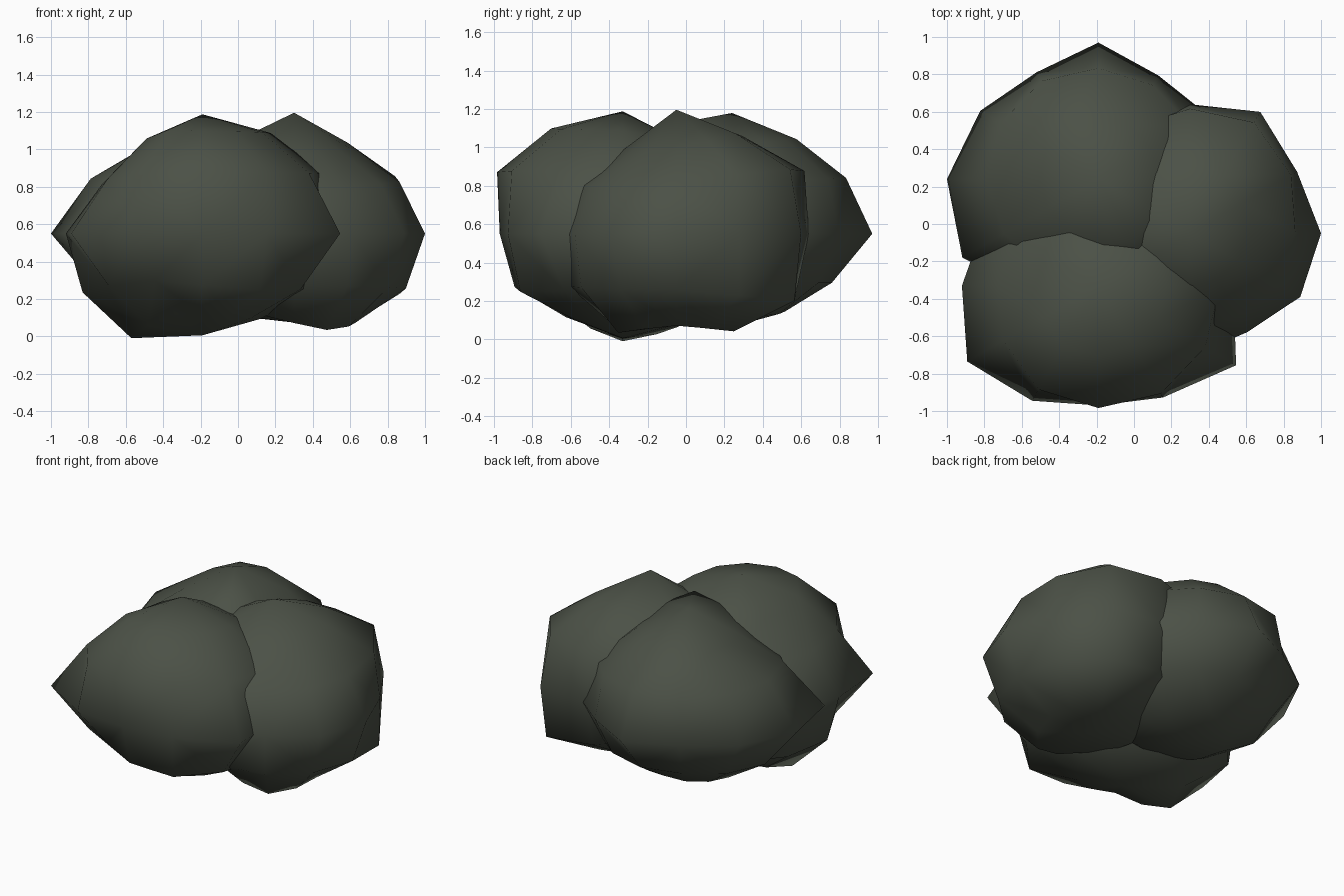
import bpy
import bmesh
from math import sin, cos, radians

cube = bpy.data.objects.get("Cube")
if cube:
    bpy.data.objects.remove(cube)

# Single dull leaf colour
leaf = bpy.data.materials.new("dark_grey_green")
leaf.use_nodes = True
colour = (0.071, 0.082, 0.062, 1)
leaf.diffuse_color = colour
shader = leaf.node_tree.nodes["Principled BSDF"]
shader.inputs["Base Color"].default_value = colour
shader.inputs["Roughness"].default_value = 0.9

SEGMENTS = 12
SQUASH = 0.85
MIDDLE_HEIGHT = 0.55


def ring_radius(values, index):
    """Blend evenly spaced radii around a ring."""
    position = index * len(values) / SEGMENTS
    low = int(position)
    blend = position - low
    return values[low] * (1 - blend) + values[(low + 1) % len(values)] * blend


def lumpy_clump(name, x, y, top, bottom, rings):
    """Squashed sphere whose rings, listed from low to high, have uneven radii."""
    bm = bmesh.new()

    def point(radius, turn, tilt):
        turn, tilt = radians(turn), radians(tilt)
        return bm.verts.new((radius * cos(tilt) * cos(turn),
                             radius * cos(tilt) * sin(turn),
                             radius * sin(tilt) * SQUASH))

    loops = []
    for level, values in enumerate(rings):
        loops.append([point(ring_radius(values, i), i * 360 / SEGMENTS, level * 30 - 60)
                      for i in range(SEGMENTS)])
    low_tip = point(bottom, 0, -90)
    high_tip = point(top, 0, 90)
    for i in range(SEGMENTS):
        j = (i + 1) % SEGMENTS
        bm.faces.new((low_tip, loops[0][j], loops[0][i]))
        bm.faces.new((high_tip, loops[-1][i], loops[-1][j]))
        for lower, upper in zip(loops, loops[1:]):
            bm.faces.new((lower[i], lower[j], upper[j], upper[i]))
    bmesh.ops.triangulate(bm, faces=bm.faces[:])
    bmesh.ops.recalc_face_normals(bm, faces=bm.faces[:])
    for face in bm.faces:
        face.smooth = True
    mesh = bpy.data.meshes.new(name)
    bm.to_mesh(mesh)
    bm.free()
    mesh.materials.append(leaf)
    clump = bpy.data.objects.new(name, mesh)
    clump.location = (x, y, MIDDLE_HEIGHT)
    bpy.context.collection.objects.link(clump)


# Ring radii run counter-clockwise from +x
lumpy_clump("front_clump", -0.19, -0.33, 0.75, 0.64, [
    (0.62, 0.6, 0.66, 0.76, 0.58, 0.6),
    (0.69, 0.62, 0.78, 0.74, 0.59, 0.71),
    (0.72, 0.68, 0.65, 0.64, 0.65, 0.7, 0.73, 0.81, 0.71, 0.64, 0.69, 0.85),
    (0.75, 0.65, 0.59, 0.62, 0.74, 0.77),
    (0.73, 0.65, 0.64, 0.63, 0.75, 0.74)])

lumpy_clump("back_clump", -0.19, 0.24, 0.74, 0.57, [
    (0.6, 0.55, 0.6, 0.6),
    (0.65, 0.6, 0.6, 0.66, 0.65, 0.65),
    (0.7, 0.68, 0.64, 0.73, 0.66, 0.73, 0.81, 0.84, 0.7, 0.65, 0.65, 0.68),
    (0.65, 0.67, 0.7, 0.69, 0.66, 0.69),
    (0.64, 0.66, 0.68, 0.62, 0.64, 0.77)])

lumpy_clump("left_clump", 0.3, -0.05, 0.76, 0.56, [
    (0.65, 0.69, 0.6, 0.6, 0.6, 0.7),
    (0.69, 0.82, 0.62, 0.62, 0.63, 0.66),
    (0.7, 0.66, 0.75, 0.69, 0.66, 0.65, 0.65, 0.65, 0.65, 0.66, 0.61, 0.68),
    (0.65, 0.79, 0.75, 0.66, 0.6, 0.59),
    (0.61, 0.71, 0.67, 0.66, 0.59, 0.57)])
